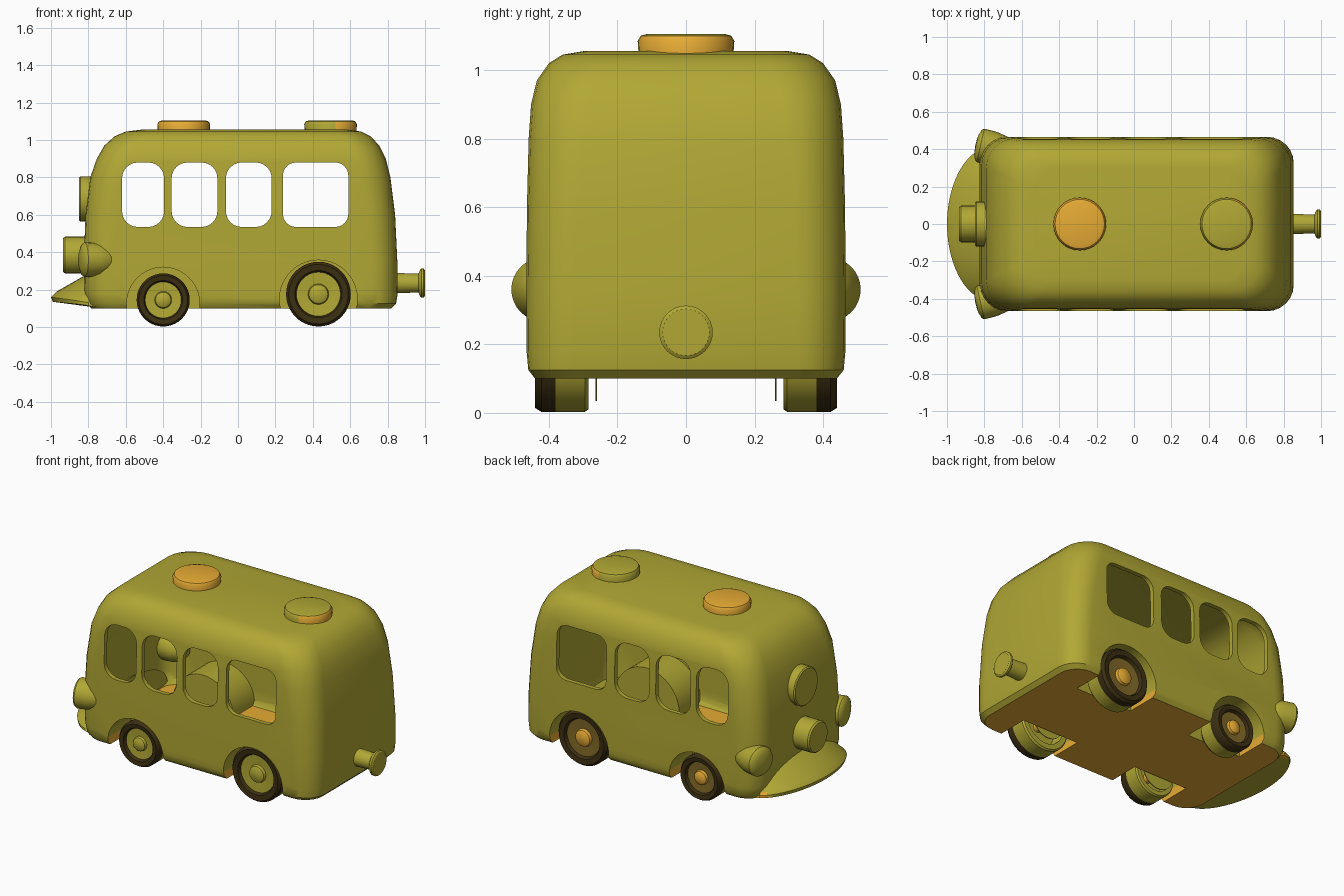
import bpy, bmesh, math
from mathutils import Vector

if "Cube" in bpy.data.objects:
    bpy.data.objects.remove(bpy.data.objects["Cube"])


def material(name, rgb):
    m = bpy.data.materials.new(name)
    m.diffuse_color = (*rgb, 1.0)
    m.use_nodes = True
    m.node_tree.nodes["Principled BSDF"].inputs["Base Color"].default_value = m.diffuse_color
    return m


MATS = [material("olive yellow", (0.44, 0.39, 0.035)),
        material("orange", (0.80, 0.41, 0.035)),
        material("tyre dark brown", (0.045, 0.028, 0.006)),
        material("brown", (0.22, 0.14, 0.02))]
OLIVE, ORANGE, DARK, BROWN = range(4)


def finish(name, bm):
    bmesh.ops.remove_doubles(bm, verts=bm.verts, dist=1e-5)
    bmesh.ops.recalc_face_normals(bm, faces=bm.faces)
    me = bpy.data.meshes.new(name)
    bm.to_mesh(me)
    bm.free()
    for m in MATS:
        me.materials.append(m)
    ob = bpy.data.objects.new(name, me)
    bpy.context.scene.collection.objects.link(ob)
    return ob


def loft(name, rings, mats=None):
    """Skin closed rings of points; mats gives one colour per band."""
    bm = bmesh.new()
    vs = [[bm.verts.new(p) for p in ring] for ring in rings]
    n = len(vs[0])
    for k in range(len(vs) - 1):
        for i in range(n):
            j = (i + 1) % n
            f = bm.faces.new((vs[k][i], vs[k][j], vs[k + 1][j], vs[k + 1][i]))
            f.material_index = mats[k] if mats else OLIVE
    for ring, m in ((vs[0], 0), (vs[-1], -1)):
        f = bm.faces.new(ring)
        f.material_index = mats[m] if mats else OLIVE
    return finish(name, bm)


def lathe(name, profile, origin, axis, mats=None, seg=32):
    """Revolve (radius, height) points about an axis through origin."""
    q = Vector(axis).to_track_quat('Z', 'Y')
    o = Vector(origin)
    rings = []
    for r, h in profile:
        r = max(r, 0.002)
        rings.append([o + q @ Vector((r * math.cos(a), r * math.sin(a), h))
                      for a in (2 * math.pi * i / seg for i in range(seg))])
    return loft(name, rings, mats)


def rounded_rect(x0, x1, y0, y1, r, n=6):
    pts = []
    for cx, cy, a0 in ((x1 - r, y1 - r, 0), (x0 + r, y1 - r, 90),
                       (x0 + r, y0 + r, 180), (x1 - r, y0 + r, 270)):
        for i in range(n + 1):
            a = math.radians(a0 + 90 * i / n)
            pts.append((cx + r * math.cos(a), cy + r * math.sin(a)))
    return pts


def subtract(ob, cutters):
    bpy.context.view_layer.objects.active = ob
    for c in cutters:
        c.hide_render = True
        mod = ob.modifiers.new("cut", 'BOOLEAN')
        mod.operation = 'DIFFERENCE'
        mod.solver = 'EXACT'
        mod.object = c
        bpy.ops.object.modifier_apply(modifier=mod.name)
        bpy.data.objects.remove(c)


# Body shell sections: z, back x, front x, half width, corner radius
SECTIONS = [(0.10, -0.785, 0.82, 0.44, 0.12), (0.125, -0.805, 0.845, 0.46, 0.13),
            (0.18, -0.82, 0.854, 0.465, 0.14), (0.35, -0.825, 0.852, 0.466, 0.14),
            (0.60, -0.815, 0.84, 0.464, 0.15), (0.80, -0.79, 0.815, 0.459, 0.16),
            (0.90, -0.755, 0.79, 0.452, 0.17), (0.97, -0.715, 0.755, 0.435, 0.17),
            (1.02, -0.66, 0.71, 0.40, 0.16), (1.045, -0.60, 0.66, 0.36, 0.14),
            (1.055, -0.52, 0.59, 0.30, 0.12)]


def shell(name, t):
    rings = []
    for z, x0, x1, w, r in SECTIONS:
        zz = 0.10 + t + (z - 0.10) * (0.955 - 2 * t) / 0.955
        rings.append([(x, y, zz) for x, y in
                      rounded_rect(x0 + t, x1 - t, -w + t, w - t, r - t)])
    return loft(name, rings)


# Wheel arches: x, z, radius
ARCHES = [(-0.40, 0.125, 0.195), (0.43, 0.15, 0.208)]


def arch_cutters(extra, inner):
    return [lathe("arch_cutter", [(r + extra, 0), (r + extra, 0.4)],
                  (x, s * inner, z), (0, s, 0), seg=40)
            for x, z, r in ARCHES for s in (-1, 1)]


body = shell("bus_body", 0.0)
cavity = shell("cabin_cutter", 0.028)
subtract(cavity, arch_cutters(0.02, 0.22))

# Side windows cut straight through both walls
windows = []
for x0, x1, r in ((-0.62, -0.395, 0.085), (-0.355, -0.11, 0.085),
                  (-0.065, 0.18, 0.085), (0.24, 0.59, 0.07)):
    pts = rounded_rect(x0, x1, 0.535, 0.88, r)
    windows.append(loft("window_cutter", [[(x, y, z) for x, z in pts] for y in (-0.7, 0.7)]))
subtract(body, [cavity] + arch_cutters(0, 0.24) + windows)

# Orange floor, underside and lower arch linings
for f in body.data.polygons:
    c, n = f.center, f.normal
    flat = c.z < 0.135 and abs(n.z) > 0.8
    lining = (c.z < 0.16 and abs(n.y) < 0.3
              and any(abs(c.x - x) < r + 0.01 for x, z, r in ARCHES))
    f.material_index = ORANGE if flat or lining else OLIVE

# Wheels with tyre, disc and hub
for label, x, R in (("front", -0.40, 0.142), ("rear", 0.43, 0.173)):
    for side, s in (("right", -1), ("left", 1)):
        prof = [(0, 0.0), (0.2, -0.003), (0.29, -0.011), (0.32, -0.028), (0.68, -0.024),
                (0.73, -0.004), (0.92, 0.0), (1.0, -0.018), (1.0, -0.06), (1.0, -0.145),
                (0.95, -0.155), (0.76, -0.155), (0.72, -0.08), (0, -0.08)]
        hub, disc = (OLIVE, OLIVE) if s < 0 else (ORANGE, BROWN)
        mats = [hub] * 3 + [disc] + [DARK] * 4 + [OLIVE] * 5
        lathe(f"{label}_{side}_wheel", [(r * R, h) for r, h in prof],
              (x, s * 0.44, R + 0.003), (0, s, 0), mats, 40)
        # Brake plate and axle stub behind the wheel
        lathe(f"{label}_{side}_brake_plate", [(0.11, 0), (0.11, 0.005)],
              (x, s * 0.259, R + 0.003), (0, s, 0))
        lathe(f"{label}_{side}_axle", [(0.028, 0), (0.028, 0.14)],
              (x, s * 0.23, R + 0.003), (0, s, 0), [ORANGE], 16)

# Roof vents
for name, x in (("front_roof_vent", -0.29), ("rear_roof_vent", 0.495)):
    ob = lathe(name, [(0.138, 0), (0.141, 0.045), (0.132, 0.06), (0.115, 0.065)],
               (x, 0, 1.04), (0, 0, 1))
    for f in ob.data.polygons:
        if x < 0 or (f.normal.x > 0.15 and f.normal.z < 0.9):
            f.material_index = ORANGE

# Nose lamp and round plate on the front
lathe("nose_lamp", [(0.098, 0), (0.098, 0.125), (0.09, 0.135)], (-0.80, 0, 0.385), (-1, 0, 0))
lathe("front_plate", [(0.12, 0), (0.12, 0.055), (0.113, 0.062)], (-0.788, 0, 0.685), (-1, 0, 0))

# Bullet-shaped headlights on the front corners
for side, s in (("right", -1), ("left", 1)):
    lathe(f"{side}_headlight",
          [(0, -0.21), (0.045, -0.19), (0.078, -0.14), (0.09, -0.08), (0.092, -0.01),
           (0.083, 0.002), (0.05, 0.014), (0, 0.018)],
          (-0.83, s * 0.422, 0.36), (-0.97, s * 0.22, 0))

# Rear pipe with flange
lathe("rear_pipe", [(0.055, 0), (0.05, 0.14), (0.07, 0.148), (0.078, 0.155),
                    (0.078, 0.168), (0.068, 0.175)], (0.825, 0, 0.235), (1, 0, 0))

# Curved wedge bumper, lofted across the front
rings = []
for i in range(25):
    t = math.radians(-90 + 180 * i / 24)
    c, y = math.cos(t), math.sin(t)
    xo = -0.80 - 0.20 * max(c, 0.0) ** 1.15
    rings.append([(-0.76, 0.40 * y, 0.105), (xo + 0.01 * c, 0.40 * y, 0.115 + 0.02 * c),
                  (xo, 0.40 * y, 0.13 + 0.03 * c), (xo + 0.03 * c, 0.39 * y, 0.14 + 0.05 * c),
                  (-0.76, 0.37 * y, 0.15 + 0.16 * c)])
bumper = loft("front_bumper", rings)
for f in bumper.data.polygons:
    if f.center.y > 0.375:
        f.material_index = ORANGE

# Smooth shading with crisp edges
bpy.ops.object.select_all(action='SELECT')
bpy.context.view_layer.objects.active = body
bpy.ops.object.shade_smooth_by_angle(angle=math.radians(35))
